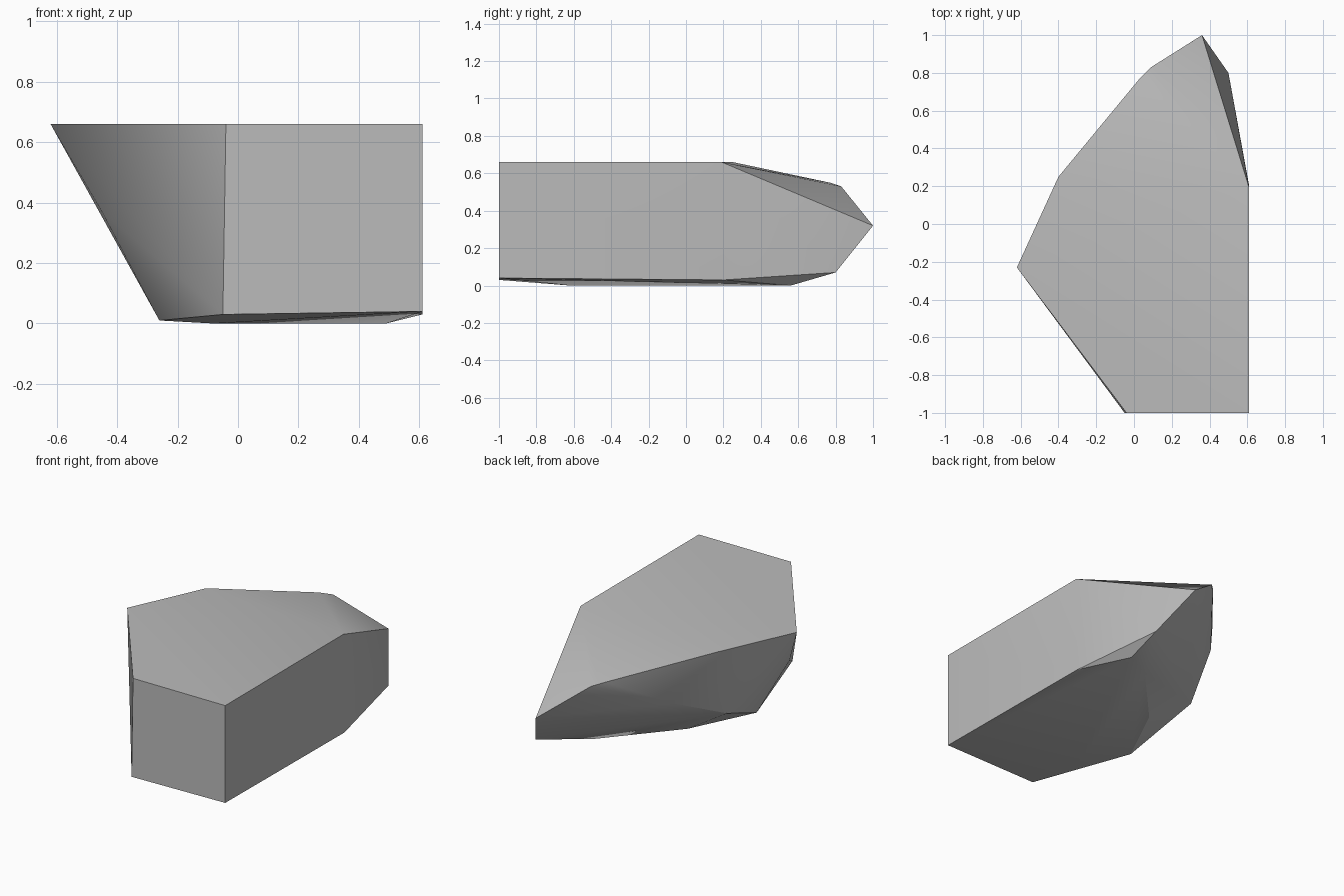
import bpy
import bmesh
from math import radians

default_cube = bpy.data.objects.get("Cube")
if default_cube:
    bpy.data.objects.remove(default_cube, do_unlink=True)


def make_material(name, colour):
    material = bpy.data.materials.new(name)
    material.use_nodes = True
    material.diffuse_color = colour
    shader = material.node_tree.nodes["Principled BSDF"]
    shader.inputs["Base Color"].default_value = colour
    return material


def make_hull(name, points, material):
    """Wrap a tight faceted skin around the given corner points."""
    bm = bmesh.new()
    for point in points:
        bm.verts.new(point)
    hull = bmesh.ops.convex_hull(bm, input=bm.verts[:])
    spare = set(hull["geom_interior"] + hull["geom_unused"])
    bmesh.ops.delete(bm, geom=[item for item in spare if isinstance(item, bmesh.types.BMVert)], context="VERTS")
    # merge triangles that lie in one plane into single facets
    bmesh.ops.dissolve_limit(bm, angle_limit=radians(1), verts=bm.verts[:], edges=bm.edges[:])
    bmesh.ops.recalc_face_normals(bm, faces=bm.faces[:])
    mesh = bpy.data.meshes.new(name)
    bm.to_mesh(mesh)
    bm.free()
    mesh.materials.append(material)
    part = bpy.data.objects.new(name, mesh)
    bpy.context.collection.objects.link(part)
    return part


# flat upper surface
top_rim = [(-.62, -.23, .66), (-.04, -1, .66), (.61, -1, .66), (.61, .19, .66), (-.4, .25, .66)]
# sloping back shoulder and its tip
shoulder = [(.03, .77, .55), (.09, .83, .53), (.36, 1, .32), (.5, .8, .07)]
# lower edge of the cut front and side
lower_rim = [(-.05, -1, .03), (.61, -1, .04), (.61, .2, .03)]
# nearly flat underside
underside = [(-.26, -.34, .01), (-.08, -.62, 0), (.49, .56, 0), (.31, .47, 0), (-.06, .07, .01)]
# rounded undercut flank
flank = [(-.45, -.4, .37), (-.36, .1, .2), (-.22, .45, .36)]

stone_grey = make_material("stone grey", (.5, .5, .5, 1))
rock = make_hull("rock_chunk", top_rim + shoulder + lower_rim + underside + flank, stone_grey)

# soft facets with crisp main edges
bpy.ops.object.select_all(action="DESELECT")
rock.select_set(True)
bpy.context.view_layer.objects.active = rock
bpy.ops.object.shade_smooth_by_angle(angle=radians(30))
